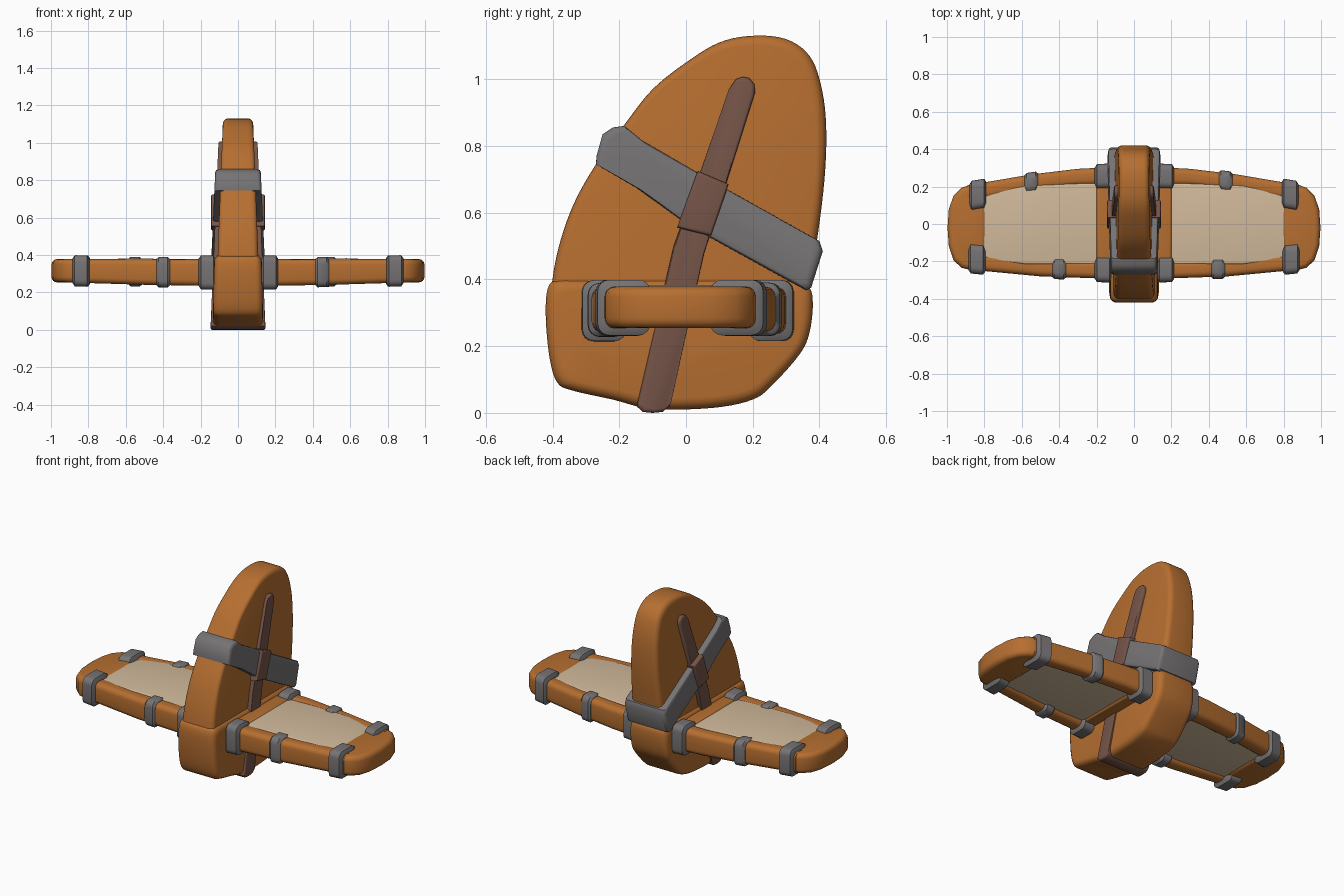
import bpy, bmesh
from math import sin, cos, pi, radians

old = bpy.data.objects.get("Cube")
if old:
    bpy.data.objects.remove(old, do_unlink=True)


def material(name, rgb):
    m = bpy.data.materials.new(name)
    m.use_nodes = True
    m.diffuse_color = (*rgb, 1)
    bsdf = next(n for n in m.node_tree.nodes if n.type == "BSDF_PRINCIPLED")
    bsdf.inputs["Base Color"].default_value = (*rgb, 1)
    bsdf.inputs["Roughness"].default_value = 0.8
    return m


WOOD = material("orange_wood", (0.47, 0.158, 0.03))
STRAP = material("grey_strap", (0.18, 0.17, 0.175))
ROD = material("brown_rod", (0.18, 0.09, 0.066))
CLOTH = material("tan_cloth", (0.64, 0.49, 0.33))


def skin(name, rings, mat, angle=40):
    """Join equal rings of points into a closed, smooth-shaded solid."""
    bm = bmesh.new()
    loops = [[bm.verts.new(p) for p in ring] for ring in rings]
    n = len(loops[0])
    for a, b in zip(loops, loops[1:]):
        for i in range(n):
            j = (i + 1) % n
            bm.faces.new((a[i], a[j], b[j], b[i]))
    bm.faces.new(loops[0])
    bm.faces.new(loops[-1])
    bmesh.ops.recalc_face_normals(bm, faces=bm.faces)
    mesh = bpy.data.meshes.new(name)
    bm.to_mesh(mesh)
    bm.free()
    mesh.materials.append(mat)
    ob = bpy.data.objects.new(name, mesh)
    bpy.context.collection.objects.link(ob)
    bpy.ops.object.select_all(action="DESELECT")
    ob.select_set(True)
    bpy.context.view_layer.objects.active = ob
    bpy.ops.object.shade_smooth_by_angle(angle=radians(angle))


def smooth(points, steps=5):
    """Closed Catmull-Rom curve through the points."""
    out, n = [], len(points)
    for i in range(n):
        a, b, c, d = (points[(i + k) % n] for k in (-1, 0, 1, 2))
        for s in range(steps):
            t = s / steps
            out.append(tuple(
                0.5 * (2 * q + (r - p) * t + (2 * p - 5 * q + 4 * r - w) * t * t
                       + (3 * q - p - 3 * r + w) * t ** 3)
                for p, q, r, w in zip(a, b, c, d)))
    return out


def slab(name, outline, half, mat, round_r, place, steps=4):
    """Prism with rounded rims; half(v) is the half thickness."""
    us, vs = zip(*outline)
    cu, cv = (min(us) + max(us)) / 2, (min(vs) + max(vs)) / 2
    eu, ev = (max(us) - min(us)) / 2, (max(vs) - min(vs)) / 2
    profile = [(round_r * (1 - cos(a)), round_r * (1 - sin(a)))
               for a in (pi / 2 * k / steps for k in range(steps + 1))]
    layers = [(1, i, d) for i, d in reversed(profile)] + [(-1, i, d) for i, d in profile]
    rings = []
    for sign, inset, drop in layers:
        rings.append([place(cu + (u - cu) * (1 - inset / eu),
                            cv + (v - cv) * (1 - inset / ev),
                            sign * (half(v) - drop)) for u, v in outline])
    skin(name, rings, mat)


def beam(name, sections, mat, side, r=0.03):
    """Rounded box swept along x; section = x, y, z, half depth, half height."""
    rings = []
    for x, y, z, hy, hz in sections:
        ring = []
        for q, (sy, sz) in enumerate(((1, 1), (-1, 1), (-1, -1), (1, -1))):
            for k in range(5):
                a = pi / 2 * (q + k / 4)
                ring.append((side * x, y + sy * (hy - r) + r * cos(a),
                             z + sz * (hz - r) + r * sin(a)))
        rings.append(ring)
    skin(name, rings, mat)


def upright(u, v, w):
    return (w, u, v)


# Fin and the thicker hull at its foot
fin = [(-.40, .3), (-.40, .4), (-.375, .52), (-.33, .64), (-.26, .76), (-.18, .87),
       (-.1, .97), (0, 1.05), (.1, 1.11), (.2, 1.13), (.3, 1.12), (.37, 1.07),
       (.405, .98), (.42, .86), (.415, .7), (.39, .5), (.36, .34), (.3, .25), (-.3, .25)]
slab("fin", smooth(fin), lambda z: 0.122 - 0.036 * z, WOOD, 0.03, upright)

hull = [(-.415, .37), (-.42, .28), (-.408, .16), (-.385, .09), (-.34, .067), (-.22, .04),
        (-.1, .012), (.08, .015), (.2, .04), (.26, .085), (.34, .175), (.37, .24),
        (.38, .33), (.365, .38), (.3, .4), (0, .4), (-.3, .4), (-.385, .398)]
slab("hull", smooth(hull), lambda z: 0.135 - 0.02 * z, WOOD, 0.035, upright)

# Slanting rod let into both sides of the fin
rod = [(-.148, .02), (-.13, .003), (-.1, 0), (-.07, .003), (-.05, .02), (.055, .48),
       (.207, .96), (.205, .985), (.19, 1.003), (.17, 1.007), (.15, 1.0), (.135, .98), (-.037, .5)]
slab("rod", rod, lambda z: 0.147 - 0.042 * z, ROD, 0.012, upright)

# Strap bound diagonally round the fin
band = [(-.25, .835), (-.22, .855), (-.185, .86), (-.13, .815), (.06, .705), (.4, .515), (.41, .485),
        (.375, .375), (.36, .368), (.3, .4), (.01, .56), (-.15, .675), (-.27, .745), (-.268, .77)]
slab("fin_strap", band, lambda z: 0.158 - 0.042 * z, STRAP, 0.02, upright)
patch = [(-.027, .555), (.075, .53), (.128, .685), (.035, .725)]
slab("rod_crossing", patch, lambda z: 0.144, ROD, 0.012, upright)

# Wings: spars, ribs, cloth panel and straps
FRONT = [(.1, -.247, .306, .047, .072), (.5, -.235, .309, .045, .068), (.89, -.198, .316, .045, .063)]
REAR = [(.1, .258, .306, .047, .072), (.3, .25, .308, .045, .07), (.55, .222, .311, .043, .067),
        (.89, .162, .316, .045, .063)]
TIP = [(.79, -.235), (.86, -.248), (.92, -.235), (.965, -.195), (.99, -.12), (.997, -.02),
       (.99, .08), (.965, .15), (.92, .195), (.86, .213), (.79, .212), (.785, 0)]
RIB = [(.1, -.23), (.205, -.23), (.205, .24), (.1, .24)]
PANEL = [(.18, 0, .318, .22, .052), (.35, 0, .32, .215, .058), (.58, -.005, .323, .21, .06),
         (.82, -.015, .318, .175, .054)]
STRAPS = {1: ((.17, .45, .84), (.17, .49, .835)), -1: ((.165, .4, .84), (.165, .55, .835))}


def spar_at(spar, x):
    """Section of a spar at x, between its two nearest given sections."""
    i = max(k for k in range(len(spar) - 1) if spar[k][0] <= x)
    a, b = spar[i], spar[i + 1]
    t = (x - a[0]) / (b[0] - a[0])
    return [p + (q - p) * t for p, q in zip(a, b)]


for side, label in ((1, "left"), (-1, "right")):
    def flat(u, v, w, s=side):
        return (s * u, v, 0.316 + w)

    beam(label + "_front_spar", FRONT, WOOD, side)
    beam(label + "_rear_spar", REAR, WOOD, side)
    slab(label + "_wing_tip", TIP, lambda v: 0.062, WOOD, 0.03, flat)
    slab(label + "_wing_root", RIB, lambda v: 0.062, WOOD, 0.02, flat)
    beam(label + "_cloth_panel", PANEL, CLOTH, side, r=0.01)

    for place, spar, spots in zip(("front", "rear"), (FRONT, REAR), STRAPS[side]):
        for i, x in enumerate(spots):
            half, grow = (0.036, 0.012) if i == 1 else (0.045, 0.02)
            rings = []
            for dx, g in ((-half, 0.002), (-half + .012, grow), (half - .012, grow), (half, 0.002)):
                _, y, z, hy, hz = spar_at(spar, x + dx)
                # The outermost straps reach further inboard over the tip
                inward = (0.014 if y < 0 else -0.014) if i == 2 else 0
                rings.append((x + dx, y + inward, z, hy + g + abs(inward), hz + g))
            beam(f"{label}_{place}_strap_{i + 1}", rings, STRAP, side, r=0.035)
